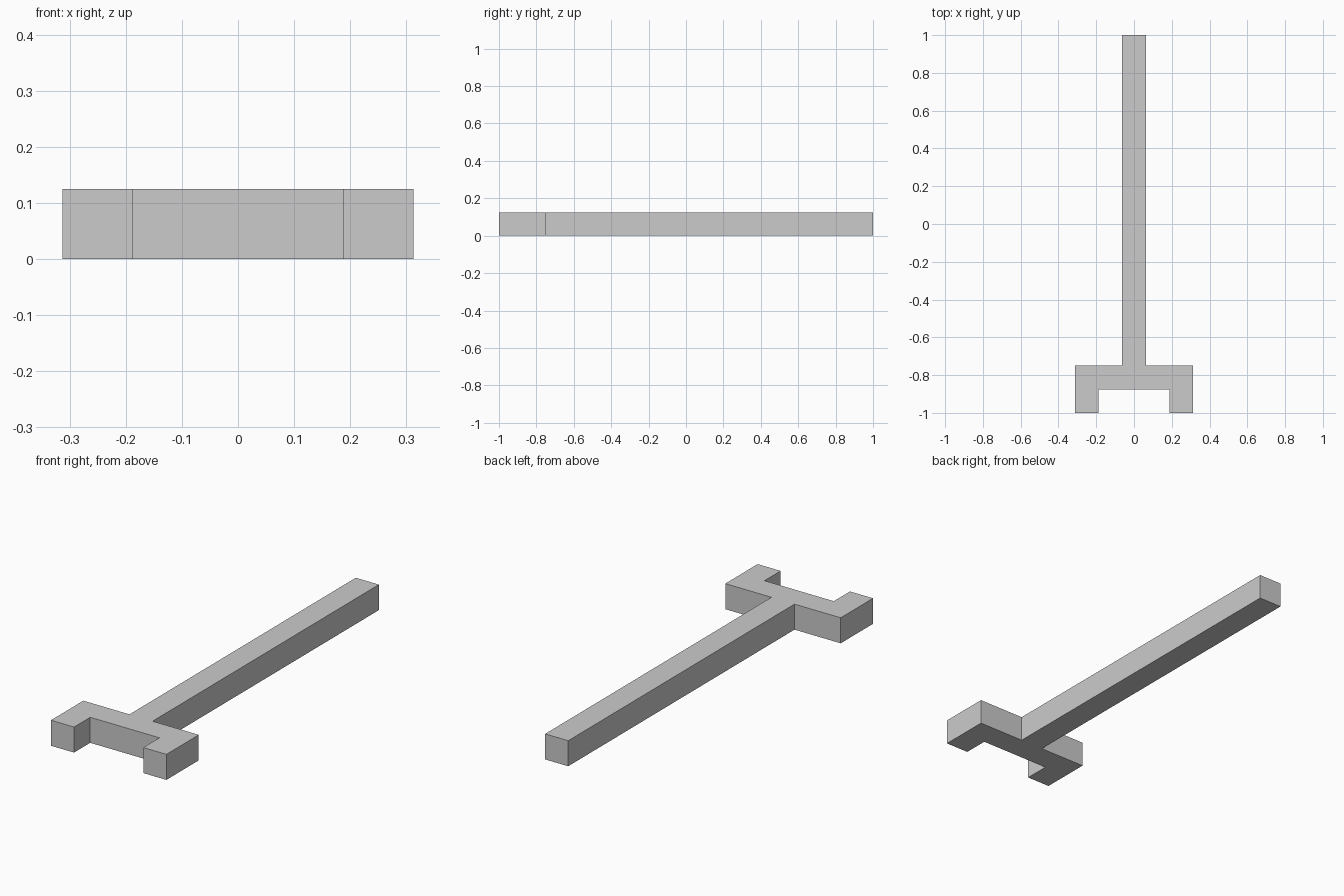
import bpy
import bmesh

U = 0.125  # thickness of every bar

default = bpy.data.objects.get("Cube")
if default:
    bpy.data.objects.remove(default, do_unlink=True)

# Single plain grey
grey = bpy.data.materials.new("plain grey")
grey.use_nodes = True
colour = (0.6, 0.6, 0.6, 1)
grey.diffuse_color = colour
grey.node_tree.nodes["Principled BSDF"].inputs["Base Color"].default_value = colour

# Left half of the outline in bar widths, from the fork's inner edge to the shaft tip
half = [(1.5, -7), (1.5, -8), (2.5, -8), (2.5, -6), (0.5, -6), (0.5, 8)]
outline = half + [(-x, y) for x, y in reversed(half)]

# Shaft and fork: one flat outline raised to an even thickness
bm = bmesh.new()
base = bm.faces.new([bm.verts.new((x * U, y * U, 0)) for x, y in outline])
raised = bmesh.ops.extrude_face_region(bm, geom=[base], use_keep_orig=True)
top_verts = [g for g in raised["geom"] if isinstance(g, bmesh.types.BMVert)]
bmesh.ops.translate(bm, verts=top_verts, vec=(0, 0, U))
bmesh.ops.recalc_face_normals(bm, faces=bm.faces)

mesh = bpy.data.meshes.new("forked_shaft")
bm.to_mesh(mesh)
bm.free()
mesh.materials.append(grey)
bpy.context.collection.objects.link(bpy.data.objects.new("forked_shaft", mesh))
